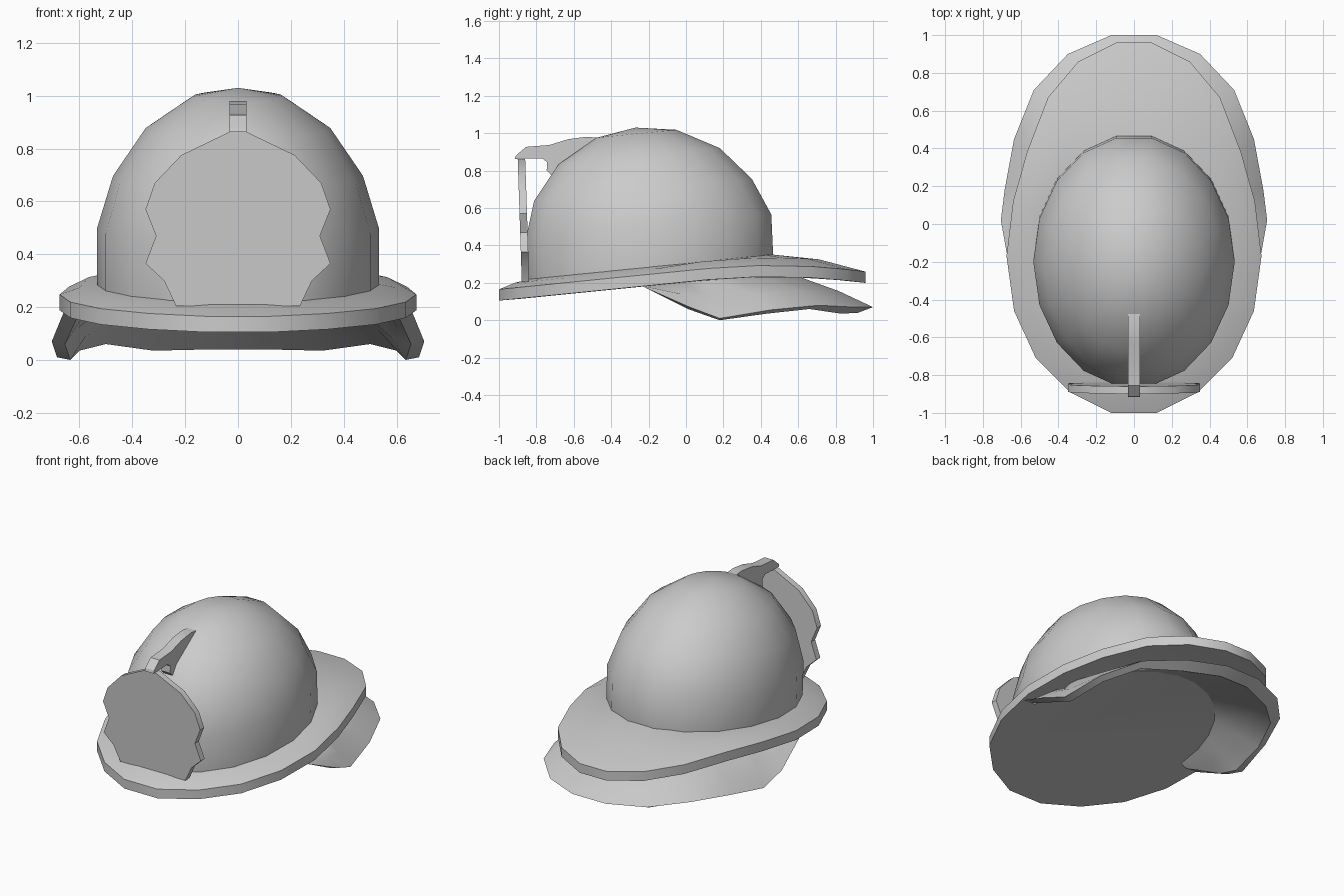
import bpy, bmesh, math
from mathutils import Vector

if "Cube" in bpy.data.objects:
    bpy.data.objects.remove(bpy.data.objects["Cube"])

grey = bpy.data.materials.new("plain_grey")
grey.use_nodes = True
COLOUR = (0.6, 0.6, 0.6, 1)
grey.diffuse_color = COLOUR
grey.node_tree.nodes["Principled BSDF"].inputs["Base Color"].default_value = COLOUR


def finish(name, bm, angle):
    bmesh.ops.remove_doubles(bm, verts=bm.verts, dist=0.0005)
    bmesh.ops.recalc_face_normals(bm, faces=bm.faces)
    mesh = bpy.data.meshes.new(name)
    bm.to_mesh(mesh)
    bm.free()
    mesh.materials.append(grey)
    mesh.shade_smooth()
    mesh.set_sharp_from_angle(angle=math.radians(angle))
    obj = bpy.data.objects.new(name, mesh)
    bpy.context.collection.objects.link(obj)
    return obj


def loft(name, rings, angle, caps=(), loop=True):
    """Skin a list of equal-length point rings, capping the listed rings."""
    bm = bmesh.new()
    rows = [[bm.verts.new(p) for p in ring] for ring in rings]
    n = len(rows[0])
    for a, b in zip(rows, rows[1:]):
        for i in range(n if loop else n - 1):
            j = (i + 1) % n
            bm.faces.new((a[i], a[j], b[j], b[i]))
    for c in caps:
        bm.faces.new(rows[c])
    return finish(name, bm, angle)


def mirrored(half):
    """Add the mirror image of a half outline."""
    return half + [(-p[0], *p[1:]) for p in reversed(half)]


def slab(name, outline, offset, angle):
    """Thick plate from a flat outline."""
    return loft(name, [outline, [Vector(p) + Vector(offset) for p in outline]], angle, (0, 1))


TILT = 0.1
CENTRE_Y = -0.19


def shell_point(x, y, scale):
    """Point on the shell's oval in the direction of x, y."""
    d = Vector((x / 0.533, (y - CENTRE_Y) / 0.665)).normalized() * scale
    return d.x * 0.533, CENTRE_Y + d.y * 0.665


# dome: tilted oval rings, (half width, centre y, centre z)
profile = [(0.53, -0.19, 0.24), (0.533, -0.19, 0.28), (0.533, -0.2, 0.5),
           (0.473, -0.23, 0.697), (0.35, -0.25, 0.877), (0.173, -0.265, 0.997)]
rings = []
for r, cy, cz in profile:
    ring = []
    for i in range(18):
        t = math.radians(10 + 20 * i)
        dy = 1.25 * r * math.cos(t)
        ring.append((r * math.sin(t), cy + dy, cz + TILT * dy))
    rings.append(ring)
rings.append([(0, -0.27, 1.03)] * 18)
bm = bmesh.new()
rows = [[bm.verts.new(p) for p in ring] for ring in rings[:-1]]
apex = bm.verts.new(rings[-1][0])
for a, b in zip(rows, rows[1:]):
    for i in range(18):
        bm.faces.new((a[i], a[i - 1], b[i - 1], b[i]))
for i in range(18):
    bm.faces.new((rows[-1][i], rows[-1][i - 1], apex))
finish("dome", bm, 40)

# brim: egg-shaped outline, drooping towards the back
edge = mirrored([(0.095, 0.96), (0.295, 0.86), (0.455, 0.67), (0.565, 0.385), (0.64, 0.12),
                 (0.675, -0.17), (0.635, -0.46), (0.52, -0.71), (0.34, -0.89), (0.12, -1)])


def brim_z(y):
    return 0.265 + TILT * y - 0.137 * max(0, y - 0.1) ** 2


top, middle, outer, under, base = [], [], [], [], []
for x, y in edge:
    ix, iy = shell_point(x, y, 0.985)
    inner = Vector((ix, iy, 0.305 + TILT * iy))
    rim = Vector((x, y, brim_z(y)))
    top.append(inner)
    middle.append(inner.lerp(rim, 0.5) + Vector((0, 0, 0.02 if y > 0 else 0.006)))
    outer.append(rim)
    under.append(rim - Vector((0, 0, 0.06)))
    bx, by = shell_point(x, y, 1.05)
    base.append((bx, by, 0.203 + TILT * by))
loft("brim", [top, middle, outer, under, base], 35, (4,))

# neck flap: outer rim and inner rim from the back round to the front tip
rim_half = [(0.12, 1, 0.07), (0.35, 0.9, 0.07), (0.53, 0.71, 0.08), (0.635, 0.45, 0.055),
            (0.685, 0.18, 0.01), (0.705, 0.02, 0.07), (0.66, -0.23, 0.18)]
lip_half = [(0.1, 0.92, 0.04), (0.32, 0.83, 0.035), (0.5, 0.66, 0.06), (0.6, 0.43, 0.035),
            (0.635, 0.18, 0), (0.655, 0.01, 0.06), (0.6, -0.23, 0.18)]


def flap_rows(half, scale, lift):
    roots, bends = [], []
    for p in half:
        x, y = shell_point(p[0], p[1], scale)
        root = Vector((x, y, 0.21 + TILT * y))
        roots.append(root)
        bends.append(root.lerp(Vector(p), 0.62) + Vector((0, 0, lift if p[1] > 0 else 0)))
    return roots, bends


def sweep(points):
    return points[::-1] + [Vector((-p[0], p[1], p[2])) for p in points]


roots, bends = flap_rows(rim_half, 1.08, 0.012)
in_roots, in_bends = flap_rows(lip_half, 1.0, 0.005)
flap = [roots, bends, rim_half, lip_half, in_bends, in_roots, roots]
# each station is a closed section, the two end sections are capped
stations = list(zip(*[sweep(row) for row in flap[:-1]]))
loft("neck_flap", stations, 35, (0, -1))

# front shield with a scalloped outline, leaning slightly forward
shield = mirrored([(0.035, 0.862), (0.215, 0.775), (0.315, 0.67), (0.35, 0.57), (0.31, 0.47),
                   (0.35, 0.365), (0.28, 0.3), (0.235, 0.205)])
slab("front_shield", [(x, -0.878 - (z - 0.205) * 0.033, z) for x, z in shield],
     (0, 0.04, 0), 30)

# shield holder: hooked crest running from the dome over the shield
crest = [(-0.915, 0.862), (-0.91, 0.88), (-0.855, 0.927), (-0.73, 0.937), (-0.63, 0.968),
         (-0.53, 0.981), (-0.44, 0.972), (-0.44, 0.9), (-0.66, 0.74), (-0.7, 0.755),
         (-0.745, 0.8), (-0.742, 0.845), (-0.77, 0.866)]
slab("shield_holder", [(-0.032, y, z) for y, z in crest], (0.064, 0, 0), 30)
